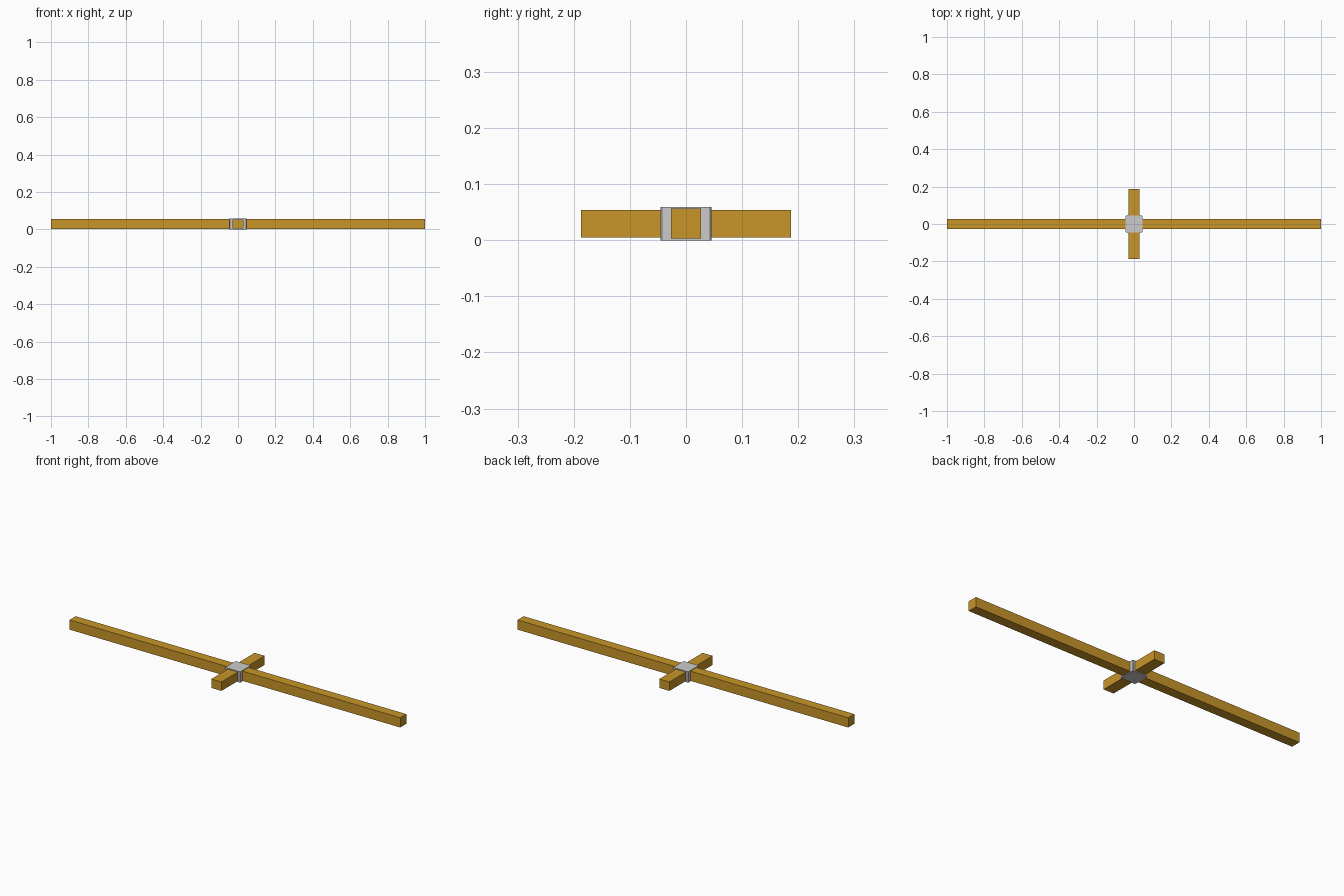
import bpy
import bmesh

if "Cube" in bpy.data.objects:
    bpy.data.objects.remove(bpy.data.objects["Cube"])

wood = bpy.data.materials.new("golden_wood")
wood.diffuse_color = (0.58, 0.30, 0.022, 1)
wood.use_nodes = True
wood.node_tree.nodes["Principled BSDF"].inputs["Base Color"].default_value = wood.diffuse_color


def box(name, size, z, mat=None, corner=0.0):
    """Box centred on x and y, with optional chamfered upright edges."""
    bm = bmesh.new()
    bmesh.ops.create_cube(bm, size=1)
    bmesh.ops.scale(bm, vec=size, verts=bm.verts)
    bmesh.ops.translate(bm, vec=(0, 0, z), verts=bm.verts)
    if corner:
        upright = [e for e in bm.edges
                   if abs(e.verts[0].co.z - e.verts[1].co.z) > 1e-4]
        bmesh.ops.bevel(bm, geom=upright, offset=corner, segments=1,
                        affect='EDGES')
    mesh = bpy.data.meshes.new(name)
    bm.to_mesh(mesh)
    bm.free()
    obj = bpy.data.objects.new(name, mesh)
    bpy.context.collection.objects.link(obj)
    if mat:
        mesh.materials.append(mat)
    return obj


# Long beam along x
box("long_beam", (2.0, 0.053, 0.053), 0.0297, wood)
# Short crossbar along y
box("crossbar", (0.061, 0.374, 0.049), 0.0297, wood)
# Grey joint block around the crossing
box("joint_block", (0.091, 0.091, 0.0594), 0.0297, corner=0.003)
